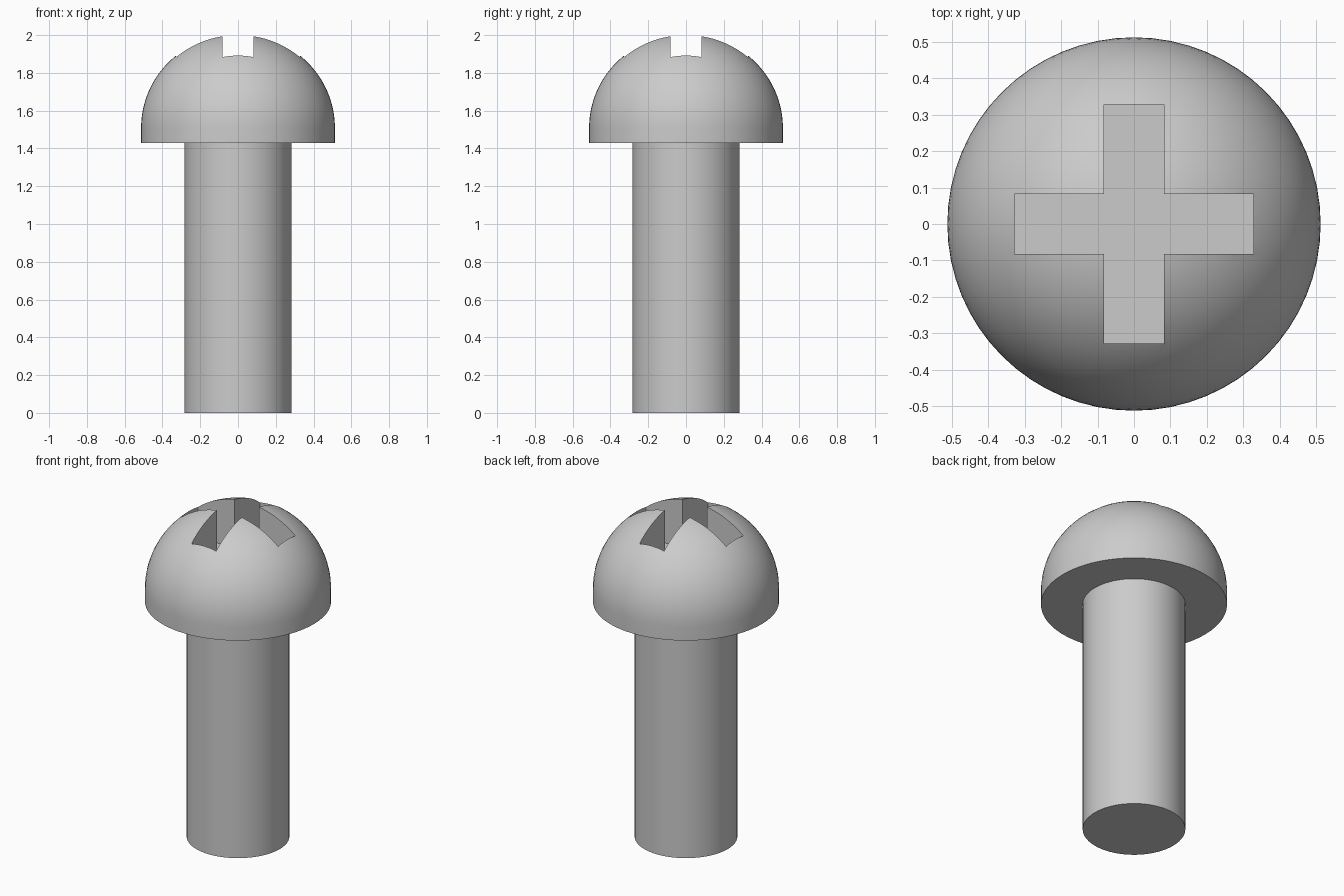
import bpy, bmesh, math

SEGMENTS = 64
HEAD_R, SHAFT_R = 0.513, 0.283
HEAD_BASE, DOME_BASE, DOME_H = 1.43, 1.51, 0.497
SLOT_HALF_WIDTH, SLOT_HALF_LENGTH, SLOT_FLOOR = 0.083, 0.328, 1.70

cube = bpy.data.objects.get("Cube")
if cube:
    bpy.data.objects.remove(cube, do_unlink=True)

metal = bpy.data.materials.new("grey metal")
metal.use_nodes = True
grey = (0.6, 0.6, 0.6, 1)
metal.diffuse_color = grey
metal.node_tree.nodes["Principled BSDF"].inputs["Base Color"].default_value = grey


def make_object(name, bm):
    bmesh.ops.recalc_face_normals(bm, faces=bm.faces)
    mesh = bpy.data.meshes.new(name)
    bm.to_mesh(mesh)
    bm.free()
    mesh.materials.append(metal)
    obj = bpy.data.objects.new(name, mesh)
    bpy.context.collection.objects.link(obj)
    return obj


def lathe(name, profile):
    """Spin a radius/height profile around the z axis."""
    bm = bmesh.new()
    verts = [bm.verts.new((r, 0, z)) for r, z in profile]
    edges = [bm.edges.new(pair) for pair in zip(verts, verts[1:])]
    bmesh.ops.spin(bm, geom=verts + edges, cent=(0, 0, 0), axis=(0, 0, 1),
                   angle=math.tau, steps=SEGMENTS)
    bmesh.ops.remove_doubles(bm, verts=bm.verts, dist=1e-5)
    return make_object(name, bm)


def select_only(obj):
    bpy.ops.object.select_all(action='DESELECT')
    obj.select_set(True)
    bpy.context.view_layer.objects.active = obj


# Round shaft, reaching just inside the head
shaft = lathe("shaft", [(0, 0), (SHAFT_R, 0), (SHAFT_R, HEAD_BASE + 0.01),
                        (0, HEAD_BASE + 0.01)])

# Domed head with a short straight rim
steps = 24
angles = [math.pi / 2 * i / steps for i in range(steps)]
dome = [(HEAD_R * math.cos(a), DOME_BASE + DOME_H * math.sin(a)) for a in angles]
head = lathe("head", [(0, HEAD_BASE), (HEAD_R, HEAD_BASE)] + dome
             + [(0, DOME_BASE + DOME_H)])

# Cross-shaped prism that cuts the driver recess
w, s = SLOT_HALF_WIDTH, SLOT_HALF_LENGTH
bm = bmesh.new()
outline = []
for turn in range(4):
    c, d = [(1, 0), (0, 1), (-1, 0), (0, -1)][turn]
    for x, y in [(s, -w), (s, w), (w, w)]:
        outline.append(bm.verts.new((x * c - y * d, x * d + y * c, SLOT_FLOOR)))
floor = bm.faces.new(outline)
top = bmesh.ops.extrude_face_region(bm, geom=[floor])["geom"]
bmesh.ops.translate(bm, vec=(0, 0, 0.5),
                    verts=[v for v in top if isinstance(v, bmesh.types.BMVert)])
cutter = make_object("recess_cutter", bm)
cutter.hide_render = True

select_only(head)
cut = head.modifiers.new("cross recess", 'BOOLEAN')
cut.operation = 'DIFFERENCE'
cut.solver = 'EXACT'
cut.object = cutter
bpy.ops.object.modifier_apply(modifier=cut.name)
bpy.data.objects.remove(cutter, do_unlink=True)

# Smooth round surfaces with sharp rims
for obj in (shaft, head):
    select_only(obj)
    bpy.ops.object.shade_smooth_by_angle(angle=math.radians(30))
